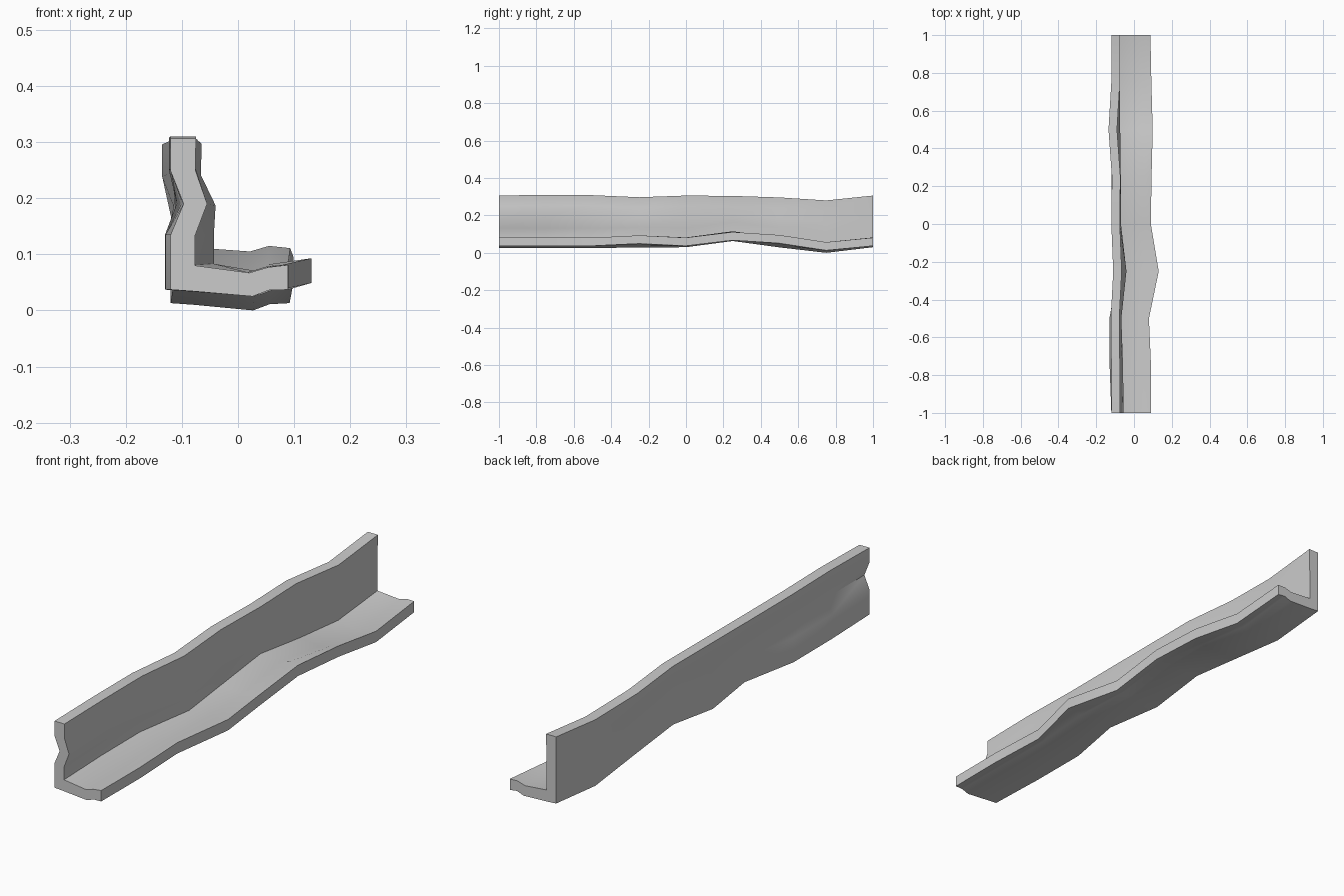
import bpy, bmesh

# Base L-shaped cross-section: (x, z, control group), counter-clockwise
# groups: T wall top, M wall middle, C corner, F floor middle, E floor edge
SECTION = [
    (-0.120, 0.037, 'C'), (-0.078, 0.034, 'C'), (0.026, 0.025, 'F'),
    (0.055, 0.036, 'F'), (0.089, 0.037, 'E'), (0.089, 0.081, 'E'),
    (0.054, 0.077, 'F'), (0.020, 0.067, 'F'), (-0.077, 0.080, 'C'),
    (-0.077, 0.132, 'C'), (-0.055, 0.190, 'M'), (-0.076, 0.250, 'T'),
    (-0.075, 0.306, 'T'), (-0.120, 0.306, 'T'), (-0.120, 0.248, 'T'),
    (-0.097, 0.190, 'M'), (-0.120, 0.135, 'C'),
]

# Dents at each station along the beam:
# T dx, T dz, M dx, C dx, C dz, F dz, E dx, E dz
DENTS = [
    (0.000, 0.000, 0.000, 0.000, 0.000, 0.000, 0.000, 0.000),
    (0.000, 0.004, -0.003, -0.009, 0.000, 0.000, 0.001, 0.000),
    (-0.003, 0.002, -0.012, -0.010, 0.000, 0.001, -0.010, 0.000),
    (0.010, -0.009, 0.015, 0.034, 0.003, 0.003, 0.042, 0.012),
    (0.000, 0.000, -0.014, 0.000, 0.000, 0.005, 0.000, 0.000),
    (0.003, -0.002, -0.015, 0.002, 0.032, 0.038, 0.004, 0.030),
    (-0.015, -0.010, -0.018, 0.004, 0.002, 0.004, 0.010, 0.014),
    (0.000, -0.026, -0.022, 0.000, -0.024, -0.025, 0.003, -0.024),
    (0.000, 0.000, -0.022, 0.000, 0.000, 0.005, -0.002, 0.000),
]

# Loft the section through all stations
bm = bmesh.new()
rings = []
for i, (tx, tz, mx, cx, cz, fz, ex, ez) in enumerate(DENTS):
    shift = {'T': (tx, tz), 'M': (mx, (tz + cz) / 2), 'C': (cx, cz),
             'F': (ex / 3, fz), 'E': (ex, ez)}
    y = -1 + 0.25 * i
    rings.append([bm.verts.new((x + shift[g][0], y, z + shift[g][1]))
                  for x, z, g in SECTION])
n = len(SECTION)
for a, b in zip(rings, rings[1:]):
    for k in range(n):
        j = (k + 1) % n
        bm.faces.new((a[k], a[j], b[j], b[k]))

# End caps
bm.faces.new(rings[0])
bm.faces.new(rings[-1][::-1])
bmesh.ops.recalc_face_normals(bm, faces=bm.faces[:])

mesh = bpy.data.meshes.new("dented_angle_beam")
bm.to_mesh(mesh)
bm.free()
beam = bpy.data.objects.new("dented_angle_beam", mesh)
bpy.context.collection.objects.link(beam)

# Soft dents, sharp corners
bpy.context.view_layer.objects.active = beam
beam.select_set(True)
bpy.ops.object.shade_smooth_by_angle(angle=0.75)
